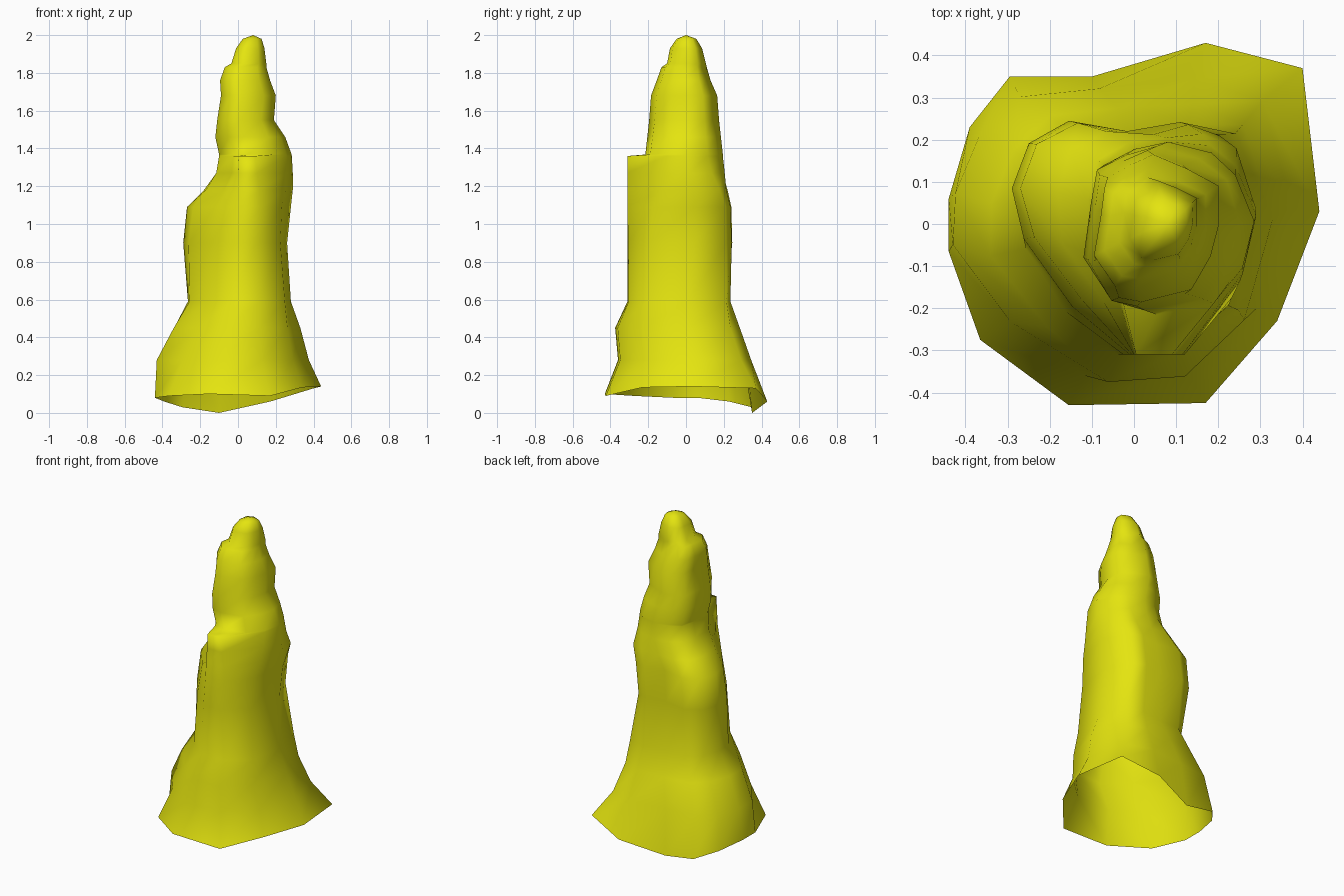
import bpy, bmesh, math

# Flat yellow
mat = bpy.data.materials.new("mineral yellow")
mat.diffuse_color = (0.78, 0.78, 0.005, 1)

# Open, uneven skirt rim
RIM = [(.44, .03, .14), (.40, .37, .13), (.17, .43, .06), (-.10, .35, .0),
       (-.295, .35, .03), (-.39, .23, .06), (-.44, .06, .08), (-.44, -.065, .08),
       (-.365, -.275, .09), (-.155, -.43, .10), (.17, -.425, .09), (.34, -.23, .135)]
# Mid section with back-left lump
MID = [(.29, .05), (.21, .22), (.13, .245), (0, .21), (-.145, .25), (-.25, .20),
       (-.29, .09), (-.25, -.03), (-.13, -.18), (-.01, -.31), (.12, -.31), (.24, -.18)]
# Slanted section of the spire
SPIRE = [(.20, -.01), (.20, .09), (.12, .13), (.03, .165), (-.03, .14), (-.09, .11),
         (-.10, .03), (-.12, -.09), (-.06, -.18), (0, -.19), (.13, -.16), (.18, -.08)]
ROUND = [(math.cos(a), math.sin(a)) for a in (math.atan2(y, x) for x, y in MID)]

# z, left, right, front, back, section weights (rim, mid, spire), rest is round
LEVELS = [
    (.28, -.43, .375, -.36, .345, .6, 0, 0),
    (.45, -.34, .33, -.375, .285, .4, .1, 0),
    (.59, -.265, .28, -.31, .235, .4, .3, 0),
    (.90, -.29, .26, -.31, .245, 0, .8, 0),
    (1.09, -.27, .28, -.30, .24, 0, .9, 0),
    (1.18, -.18, .29, -.26, .22, 0, .6, .3),
    (1.27, -.115, .29, -.235, .205, 0, .3, .5),
    (1.36, -.10, .285, -.225, .195, 0, .2, .7),
    (1.368, -.10, .284, -.215, .195, 0, .2, .7),
    (1.46, -.12, .25, -.205, .185, 0, .1, .8),
    (1.55, -.11, .19, -.195, .175, 0, 0, .9),
    (1.68, -.09, .20, -.185, .165, 0, 0, 1),
    (1.76, -.095, .17, -.155, .13, 0, 0, 1),
    (1.83, -.07, .15, -.13, .11, 0, 0, 1),
    (1.85, -.035, .15, -.10, .105, 0, 0, 1),
    (1.93, -.01, .14, -.085, .085, 0, 0, .9),
    (1.98, .025, .125, -.05, .055, 0, 0, .8),
]
# Narrow front ridge ending in a small shelf: z -> left and right x
RIDGE = {1.09: (-.01, .12), 1.18: (-.005, .115), 1.27: (0, .10), 1.36: (.005, .09)}
# Corners drawn in or out: z -> {corner: scale}
CORNERS = {.28: {8: .91}, .45: {8: .88}, .59: {1: 1.08, 8: .96, 11: 1.1},
           .90: {11: 1.06}, 1.27: {1: .93}, 1.36: {1: .9}, 1.368: {1: .9}, 1.46: {1: .92}}


def unit(points):
    """Fit a section into a 0..1 box."""
    xs, ys = [p[0] for p in points], [p[1] for p in points]
    return [((p[0] - min(xs)) / (max(xs) - min(xs)),
             (p[1] - min(ys)) / (max(ys) - min(ys))) for p in points]


sections = [unit(s) for s in (RIM, MID, SPIRE, ROUND)]
bm = bmesh.new()
rings = [[bm.verts.new(p) for p in RIM]]
for z, x0, x1, y0, y1, wr, wm, ws in LEVELS:
    weights = (wr, wm, ws, 1 - wr - wm - ws)
    mix = unit([[sum(w * s[i][k] for w, s in zip(weights, sections)) for k in (0, 1)]
                for i in range(12)])
    ring = [bm.verts.new((x0 + u * (x1 - x0), y0 + v * (y1 - y0), z)) for u, v in mix]
    for i, s in CORNERS.get(z, {}).items():
        ring[i].co.x *= s
        ring[i].co.y *= s
    for v, x in zip(ring[9:11], RIDGE.get(z, ())):
        v.co.x, v.co.y = x, -.31
    rings.append(ring)

# Skin between the rings, closed at the tip only
for low, high in zip(rings, rings[1:]):
    for i in range(12):
        j = (i + 1) % 12
        bm.faces.new((low[i], low[j], high[j], high[i]))
tip = bm.verts.new((.08, 0, 2))
for i in range(12):
    bm.faces.new((rings[-1][i], rings[-1][(i + 1) % 12], tip))
for f in bm.faces:
    f.smooth = True

mesh = bpy.data.meshes.new("stalagmite")
bm.to_mesh(mesh)
bm.free()
mesh.materials.append(mat)
bpy.context.collection.objects.link(bpy.data.objects.new("stalagmite", mesh))
